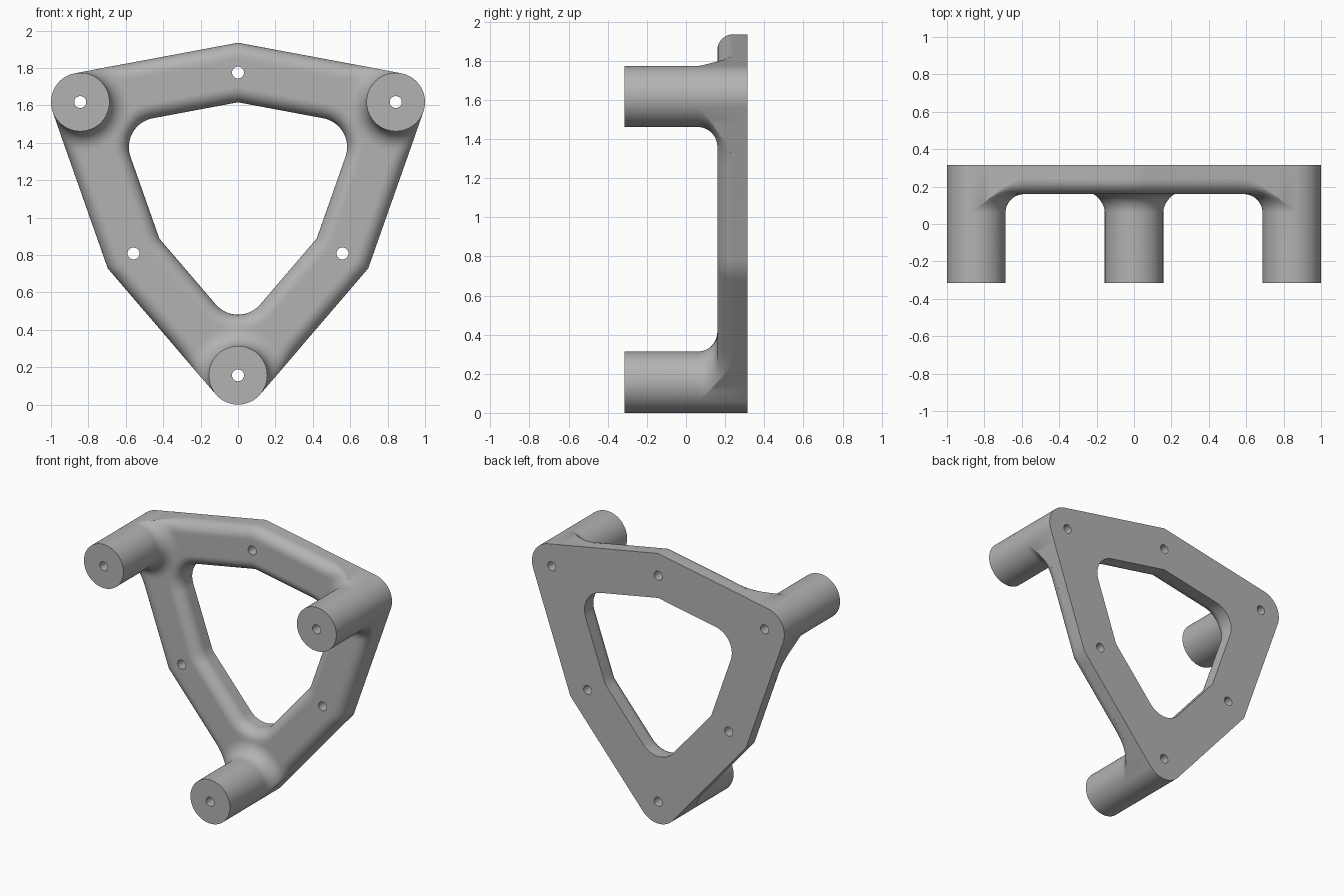
import bpy, bmesh, math
from mathutils import Vector, Matrix

cube = bpy.data.objects.get("Cube")
if cube:
    bpy.data.objects.remove(cube, do_unlink=True)

grey = bpy.data.materials.new("plain grey")
grey.use_nodes = True
colour = (0.45, 0.45, 0.45, 1)
grey.diffuse_color = colour
grey.node_tree.nodes["Principled BSDF"].inputs["Base Color"].default_value = colour

# Main dimensions
R = 0.1565            # post radius and half bar width
CORNER, MID = 0.974, 0.645
FRONT, PLATE, BACK = -0.315, 0.16, 0.315
ROUND, FLARE = 0.08, 0.1
HOLE = 0.032
ROWS, STATIONS = 36, 30

# Layout of one half bar, from a corner post to the bend at mid bar
P = Vector((0, -CORNER))
m = Vector((math.cos(math.pi / 6), -0.5))
M = m * MID
u = (M - P).normalized()
n = Vector((u.y, -u.x))
b = Vector((0, 1))
alpha = u.angle(b)
G = P + b * (2 * R / math.sin(alpha))     # centre of the inner corner rounding
F = G - b * R
outer_bend = M + m * (R / m.dot(n))
inner_bend = M - m * (R / m.dot(n))
SPLIT = 0.65


def ease(t):
    return (1 - math.cos(math.pi * t)) / 2


def around_post(angle):
    return P + (n * math.cos(angle) + u * math.sin(angle)) * R


def start_curve(t):
    sweep = math.pi / 2 + alpha
    if t <= SPLIT:
        return around_post(sweep * t / SPLIT)
    return around_post(sweep).lerp(F, ease((t - SPLIT) / (1 - SPLIT)))


def end_curve(t):
    return outer_bend.lerp(inner_bend, ease(t))


def outer_edge(s):
    return (P + n * R).lerp(outer_bend, s)


def inner_edge(s):
    turn = math.pi / 2 - alpha
    straight = (inner_bend - (G + n * R)).length
    run = s * (turn * R + straight)
    if run < turn * R:
        a = -math.pi / 2 + run / R
        return G + Vector((math.cos(a), math.sin(a))) * R
    return G + n * R + u * (run - turn * R)


def patch(s, t):
    ends = (start_curve(0).lerp(end_curve(0), s)).lerp(start_curve(1).lerp(end_curve(1), s), t)
    return (start_curve(t).lerp(end_curve(t), s)
            + outer_edge(s).lerp(inner_edge(s), t) - ends)


def front_depth(q):
    """Front surface: rounded bar edges plus a concave flare round the post."""
    v = q - G
    inner = v.length - R if v.dot(u) < 0 else (q - P).dot(n) + R
    d = max(0, min(inner, R - (q - P).dot(n)))
    p = (q - P).length - R
    k = max(0, min(1, p / 0.18))
    fade = k * k * (3 - 2 * k)
    e = max(0, ROUND - d)
    drop = ROUND - math.sqrt(max(0, ROUND ** 2 - e * e))
    g = max(0, min(FLARE, FLARE - p))
    rise = FLARE - math.sqrt(max(0, FLARE ** 2 - g * g))
    return PLATE + drop * fade - rise


bm = bmesh.new()


def add_half_bar(turn, side):
    spin = Matrix.Rotation(turn, 2)

    def vert(q, y):
        w = spin @ Vector((q.x * side, q.y))
        return bm.verts.new((w.x, y, w.y + CORNER + R))

    def strip(a, c):
        for i in range(len(a) - 1):
            bm.faces.new((a[i], a[i + 1], c[i + 1], c[i]))

    # Bar front, back and edge walls
    grid = [[patch((i / STATIONS) ** 2, j / ROWS) for j in range(ROWS + 1)]
            for i in range(STATIONS + 1)]
    front = [[vert(q, front_depth(q)) for q in row] for row in grid]
    back = [[vert(q, BACK) for q in row] for row in grid]
    for i in range(STATIONS):
        strip(front[i], front[i + 1])
        strip(back[i], back[i + 1])
    for j in (0, ROWS):
        strip([r[j] for r in front], [r[j] for r in back])

    # Post wall above the bar, its outer wall, and both end discs
    arc = [j for j in range(ROWS + 1) if j / ROWS <= SPLIT]
    tip = start_curve(SPLIT)
    near = [vert(grid[0][j], FRONT) for j in arc]
    foot = [front[0][j] for j in arc]
    heel = [back[0][j] for j in arc]
    strip(near, foot)
    out_steps = 10
    outside = [around_post(-(math.pi / 2 - alpha) * i / out_steps) for i in range(out_steps + 1)]
    out_near = [vert(q, FRONT) for q in outside]
    out_back = [vert(q, BACK) for q in outside]
    mid_out = vert(outside[0], front_depth(outside[0]))
    strip(out_near[1:], out_back[1:])
    bm.faces.new((out_near[0], mid_out, out_back[0], out_back[1], out_near[1]))
    for rim, y in ((near, FRONT), (heel, BACK), (out_near, FRONT), (out_back, BACK)):
        hub = vert(P, y)
        for i in range(len(rim) - 1):
            bm.faces.new((hub, rim[i], rim[i + 1]))


# Make the arc end exactly on a grid row
SPLIT = round(SPLIT * ROWS) / ROWS
for k in range(3):
    for side in (1, -1):
        add_half_bar(k * math.tau / 3, side)
bmesh.ops.remove_doubles(bm, verts=bm.verts, dist=0.00005)
bmesh.ops.recalc_face_normals(bm, faces=bm.faces)


def make_object(name, mesh_data):
    mesh = bpy.data.meshes.new(name)
    mesh_data.to_mesh(mesh)
    mesh_data.free()
    mesh.materials.append(grey)
    obj = bpy.data.objects.new(name, mesh)
    bpy.context.collection.objects.link(obj)
    return obj


bracket = make_object("three_post_bracket", bm)

# Bolt holes through the posts and the bar bends
holes = bmesh.new()
for k in range(6):
    a = -math.pi / 2 + k * math.pi / 3
    r = MID if k % 2 else CORNER
    place = Matrix.Translation((r * math.cos(a), 0, r * math.sin(a) + CORNER + R))
    bmesh.ops.create_cone(holes, cap_ends=True, segments=32, radius1=HOLE, radius2=HOLE,
                          depth=1, matrix=place @ Matrix.Rotation(math.pi / 2, 4, 'X'))
cutter = make_object("hole_cutter", holes)
cutter.hide_render = True

cut = bracket.modifiers.new("bolt holes", 'BOOLEAN')
cut.operation = 'DIFFERENCE'
cut.solver = 'EXACT'
cut.object = cutter
bpy.ops.object.select_all(action='DESELECT')
bpy.context.view_layer.objects.active = bracket
bracket.select_set(True)
bpy.ops.object.modifier_apply(modifier=cut.name)
bpy.data.objects.remove(cutter, do_unlink=True)
bpy.ops.object.shade_smooth_by_angle(angle=math.radians(35))
